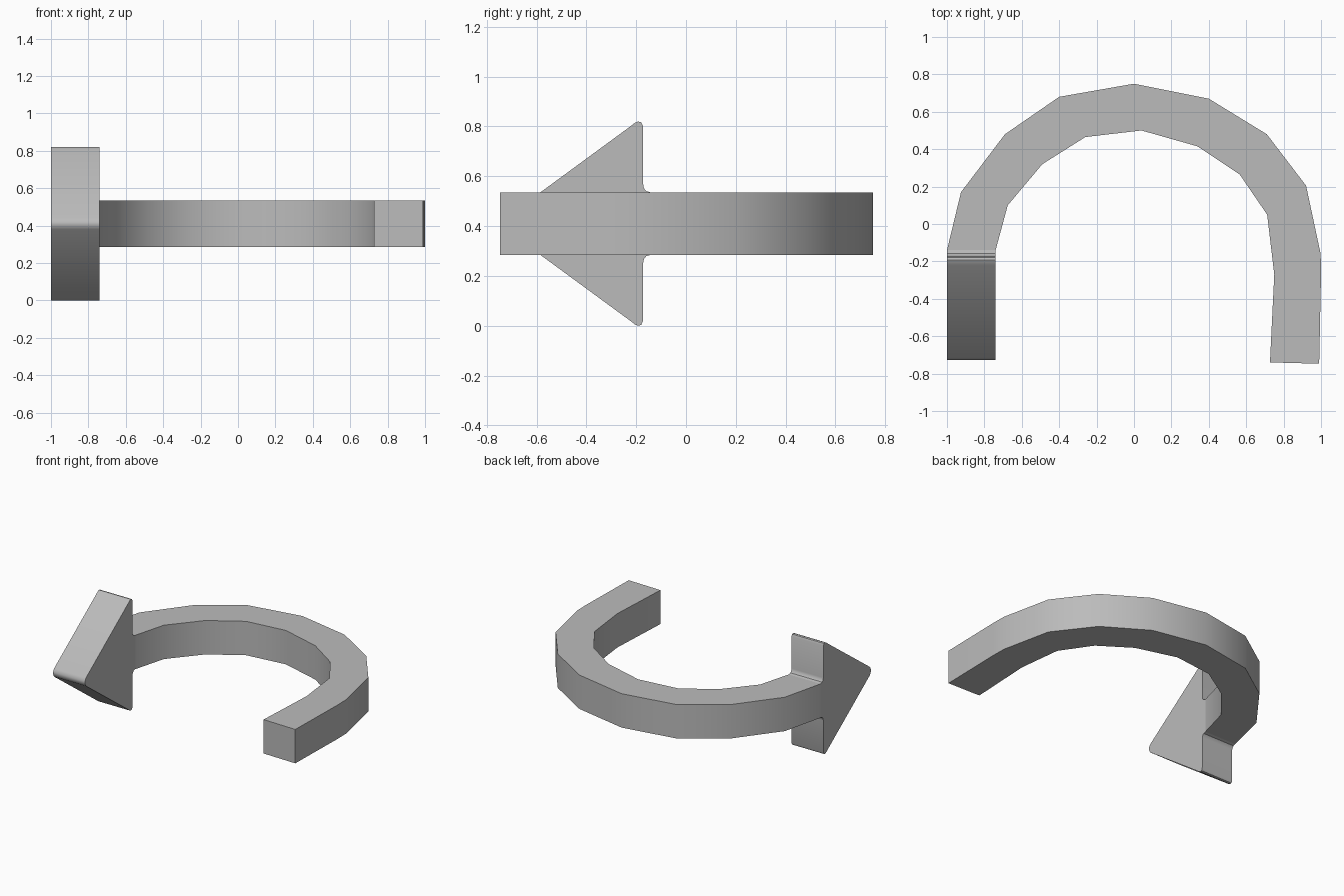
import bpy, bmesh, math
from mathutils import Vector

cube = bpy.data.objects.get("Cube")
if cube:
    bpy.data.objects.remove(cube)

# Single flat grey
grey = bpy.data.materials.new("plain_grey")
grey.use_nodes = True
colour = (0.5, 0.5, 0.5, 1)
grey.diffuse_color = colour
grey.node_tree.nodes["Principled BSDF"].inputs["Base Color"].default_value = colour


def prism(name, outline, offset):
    """Extrude a closed 3D outline by an offset vector."""
    bm = bmesh.new()
    face = bm.faces.new([bm.verts.new(p) for p in outline])
    ext = bmesh.ops.extrude_face_region(bm, geom=[face], use_keep_orig=True)
    moved = [g for g in ext["geom"] if isinstance(g, bmesh.types.BMVert)]
    bmesh.ops.translate(bm, verts=moved, vec=Vector(offset))
    bmesh.ops.recalc_face_normals(bm, faces=bm.faces)
    mesh = bpy.data.meshes.new(name)
    bm.to_mesh(mesh)
    bm.free()
    mesh.materials.append(grey)
    obj = bpy.data.objects.new(name, mesh)
    bpy.context.collection.objects.link(obj)
    bpy.ops.object.select_all(action='DESELECT')
    obj.select_set(True)
    bpy.context.view_layer.objects.active = obj
    bpy.ops.object.shade_smooth_by_angle(angle=math.radians(30))
    return obj


MID, HALF, JOIN = 0.41, 0.125, -0.14

# Curved shaft: faceted horseshoe outline seen from above
outer = [(-1, JOIN), (-0.925, 0.17), (-0.69, 0.48), (-0.4, 0.68), (0, 0.75), (0.4, 0.67),
         (0.71, 0.48), (0.92, 0.205), (0.998, -0.16), (1, -0.27), (0.99, -0.747)]
inner = [(0.727, -0.74), (0.75, -0.27), (0.712, 0.05), (0.565, 0.265), (0.34, 0.415),
         (0.04, 0.5), (-0.26, 0.465), (-0.49, 0.32), (-0.675, 0.1), (-0.74, JOIN)]
prism("curved_shaft", [(x, y, MID - HALF) for x, y in outer + inner], (0, 0, 2 * HALF))

# Arrow head: side profile (y, height above middle), mirrored top to bottom,
# with blunted tip, rounded barbs and a fillet into the shaft
upper = [(-0.726, 0.008), (-0.715, 0.03), (-0.22, 0.393), (-0.205, 0.405), (-0.192, 0.41),
         (-0.18, 0.407), (-0.173, 0.392), (-0.172, 0.158), (-0.169, 0.142),
         (-0.159, 0.13), (JOIN, HALF)]
profile = upper + [(y, -h) for y, h in reversed(upper)]
prism("arrow_head", [(-1, y, MID + h) for y, h in profile], (0.26, 0, 0))
